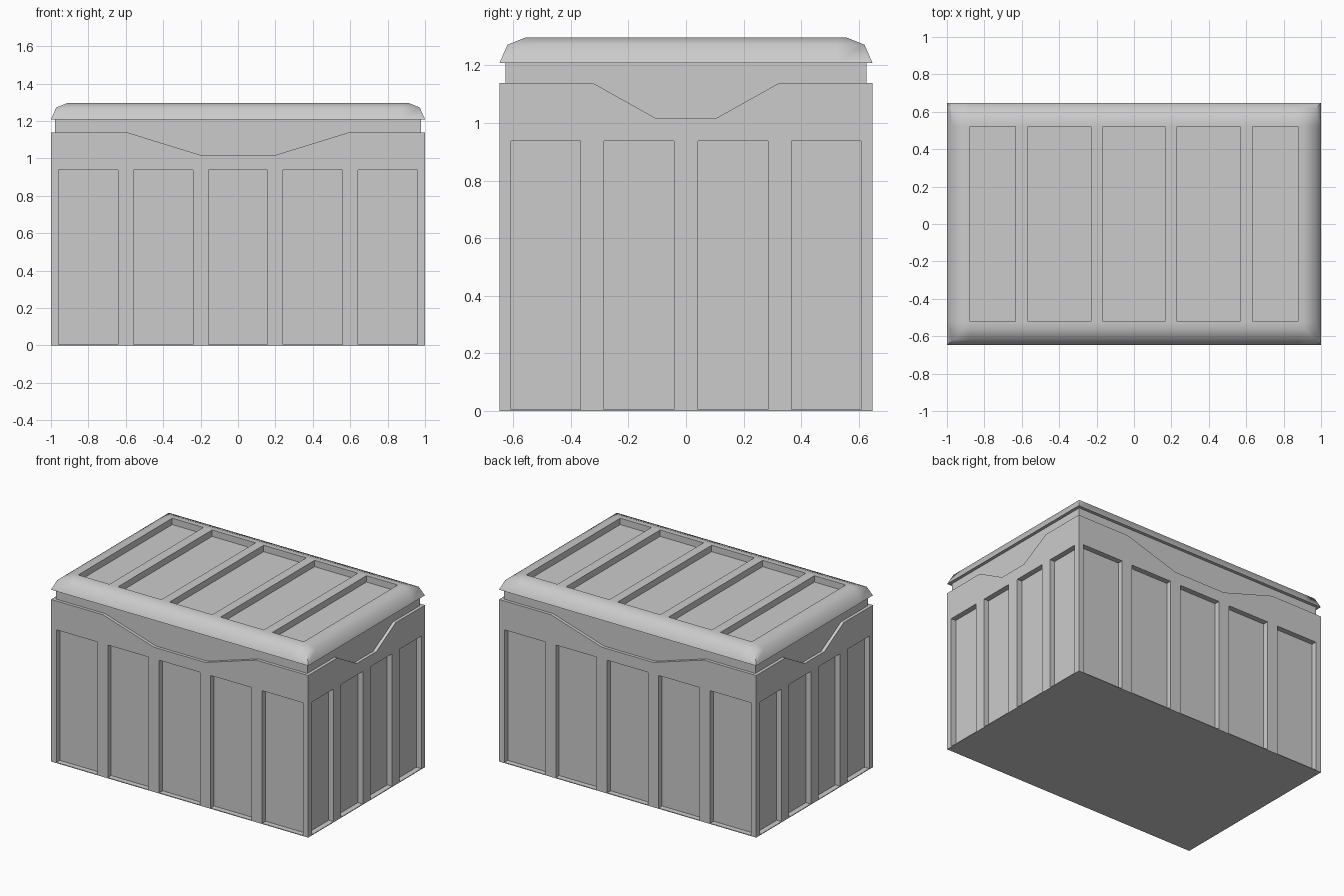
import bpy
import bmesh
import math

cube = bpy.data.objects.get("Cube")
if cube:
    bpy.data.objects.remove(cube, do_unlink=True)

HX, HY = 1.0, 0.648            # outer half sizes
RIM_Z, LID_Z, TOP_Z = 1.14, 1.208, 1.297
RECESS = 0.038                 # depth of the wall panels

grey = bpy.data.materials.new("plain grey")
grey.use_nodes = True
grey.diffuse_color = (0.6, 0.6, 0.6, 1)
grey.node_tree.nodes["Principled BSDF"].inputs["Base Color"].default_value = (0.6, 0.6, 0.6, 1)


def finish(name, bm):
    bmesh.ops.recalc_face_normals(bm, faces=bm.faces)
    mesh = bpy.data.meshes.new(name)
    bm.to_mesh(mesh)
    bm.free()
    mesh.materials.append(grey)
    obj = bpy.data.objects.new(name, mesh)
    bpy.context.collection.objects.link(obj)
    return obj


def add_box(bm, lo, hi):
    verts = bmesh.ops.create_cube(bm, size=1)["verts"]
    for v in verts:
        for i in range(3):
            v.co[i] = lo[i] if v.co[i] < 0 else hi[i]


def add_prism(bm, outline, start, end, axis):
    """Extrude a (horizontal, z) outline along x (axis 0) or y (axis 1)."""
    def point(h, z, d):
        return (d, h, z) if axis == 0 else (h, d, z)
    face = bm.faces.new([bm.verts.new(point(h, z, start)) for h, z in outline])
    ext = bmesh.ops.extrude_face_region(bm, geom=[face])["geom"]
    for v in ext:
        if isinstance(v, bmesh.types.BMVert):
            v.co[axis] = end


# Panel spans along the long and short walls
front_spans = [(c - 0.159, c + 0.159) for c in (-0.8, -0.4, 0, 0.4, 0.8)]
side_spans = [(c - 0.121, c + 0.121) for c in (-0.487, -0.163, 0.163, 0.487)]


def notch(wide, narrow):
    return [(-wide, RIM_Z), (-narrow, 1.018), (narrow, 1.018), (wide, RIM_Z),
            (wide, RIM_Z + 0.1), (-wide, RIM_Z + 0.1)]


# Cutter for wall panels and rim dips
bm = bmesh.new()
for s in (-1, 1):
    for axis, half, spans, dip in ((1, HY, front_spans, notch(0.595, 0.2)),
                                   (0, HX, side_spans, notch(0.325, 0.107))):
        for a, b in spans:
            panel = [(a, 0.005), (b, 0.005), (b, 0.937), (a, 0.937)]
            add_prism(bm, panel, s * (half - RECESS), s * (half + 0.1), axis)
        add_prism(bm, dip, s * (half - 0.03), s * (half + 0.1), axis)
cutter = finish("panel_cutter", bm)
cutter.hide_render = True
cutter.hide_set(True)

# Crate body
bm = bmesh.new()
add_box(bm, (-HX, -HY, 0), (HX, HY, RIM_Z))
body = finish("crate_body", bm)
mod = body.modifiers.new("panels", 'BOOLEAN')
mod.object = cutter
mod.solver = 'EXACT'
bpy.context.view_layer.objects.active = body
body.select_set(True)
bpy.ops.object.modifier_apply(modifier=mod.name)
bpy.data.objects.remove(cutter, do_unlink=True)

# Neck showing between the rim and the lid
bm = bmesh.new()
add_box(bm, (0.022 - HX, 0.022 - HY, 0.98), (HX - 0.022, HY - 0.022, LID_Z + 0.005))
finish("inner_neck", bm)

# Lid: a grid top with sunken panels, then a bevelled skirt
lid_spans = [(-0.877, -0.634), (-0.567, -0.23), (-0.166, 0.166), (0.23, 0.567), (0.634, 0.877)]
INSET = 0.09
xs = [INSET - HX] + [x for span in lid_spans for x in span] + [HX - INSET]
ys = [INSET - HY, -0.522, 0.522, HY - INSET]
bm = bmesh.new()
grid = [[bm.verts.new((x, y, TOP_Z)) for y in ys] for x in xs]
sunken = []
for i in range(len(xs) - 1):
    for j in range(len(ys) - 1):
        f = bm.faces.new((grid[i][j], grid[i + 1][j], grid[i + 1][j + 1], grid[i][j + 1]))
        if i % 2 == 1 and j == 1:
            sunken.append(f)

edges = [e for e in bm.edges if e.is_boundary]
for inset, z in ((0.028, 1.272), (0, LID_Z)):
    hx, hy = HX - inset, HY - inset
    ext = bmesh.ops.extrude_edge_only(bm, edges=edges)["geom"]
    verts = [g for g in ext if isinstance(g, bmesh.types.BMVert)]
    edges = [g for g in ext if isinstance(g, bmesh.types.BMEdge)]
    mx = max(v.co.x for v in verts)
    my = max(v.co.y for v in verts)
    for v in verts:
        if abs(v.co.x) > mx - 0.001:
            v.co.x = math.copysign(hx, v.co.x)
        if abs(v.co.y) > my - 0.001:
            v.co.y = math.copysign(hy, v.co.y)
        v.co.z = z
bmesh.ops.contextual_create(bm, geom=edges)
bmesh.ops.recalc_face_normals(bm, faces=bm.faces)
bmesh.ops.inset_individual(bm, faces=sunken, thickness=0, depth=-0.045)
lid = finish("lid", bm)

bpy.ops.object.select_all(action='DESELECT')
lid.select_set(True)
bpy.context.view_layer.objects.active = lid
bpy.ops.object.shade_smooth_by_angle(angle=math.radians(50))
